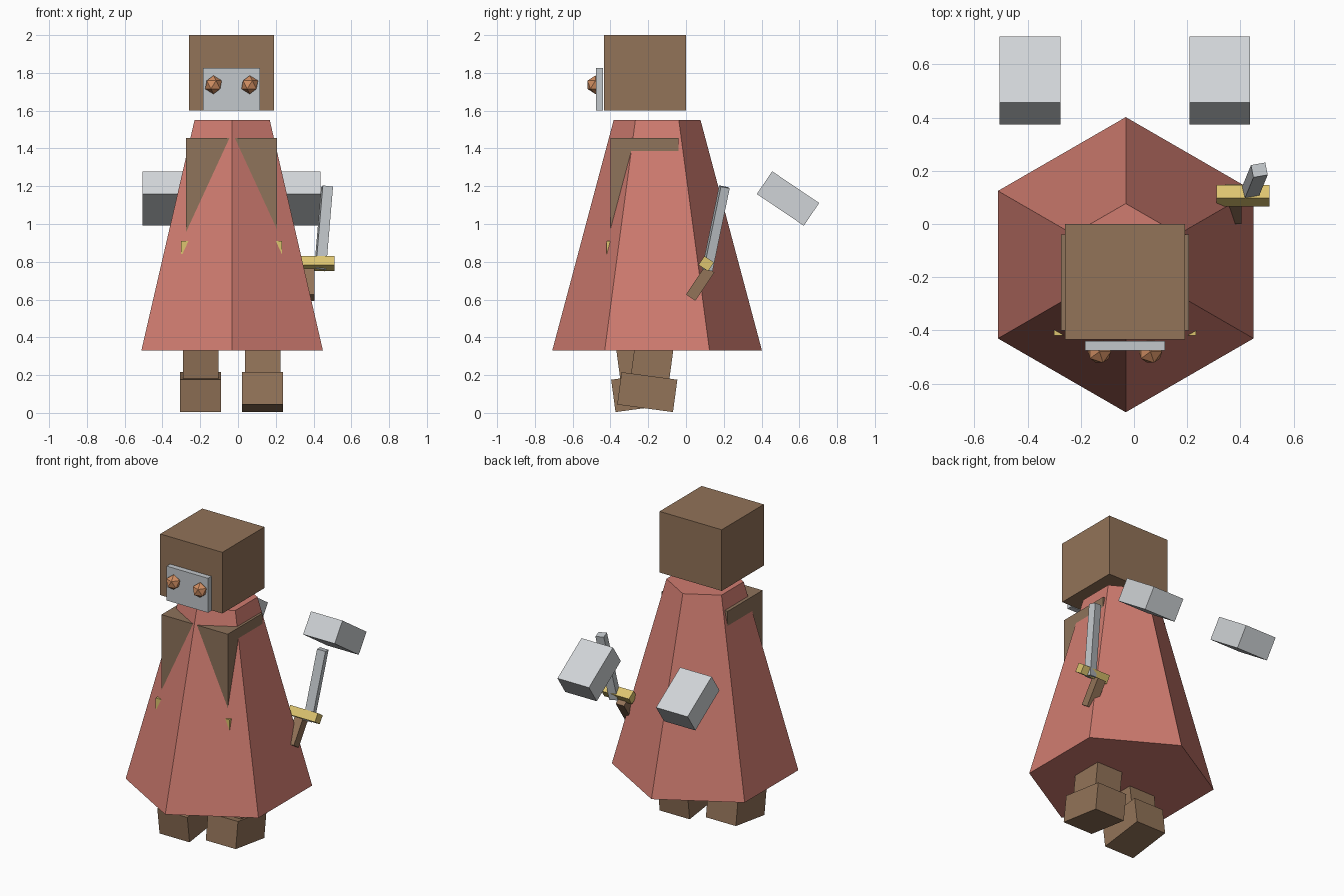
import bpy, bmesh
from math import radians
from mathutils import Matrix

if "Cube" in bpy.data.objects:
    bpy.data.objects.remove(bpy.data.objects["Cube"], do_unlink=True)

MID = -0.034  # the figure's own centre line


def material(name, r, g, b):
    lin = [((c / 255 + 0.055) / 1.055) ** 2.4 for c in (r, g, b)] + [1]
    m = bpy.data.materials.new(name)
    m.use_nodes = True
    m.diffuse_color = lin
    m.node_tree.nodes["Principled BSDF"].inputs["Base Color"].default_value = lin
    return m


red = material("cloak_red", 208, 124, 112)
brown = material("wood_brown", 146, 115, 88)
tunic = material("tunic_brown", 142, 115, 91)
silver = material("pale_silver", 208, 212, 215)
steel = material("steel_grey", 194, 199, 203)
gold = material("gold", 222, 197, 112)
copper = material("copper", 208, 142, 98)


def finish(name, bm, mat, loc, rot=(0, 0, 0)):
    mesh = bpy.data.meshes.new(name)
    bm.to_mesh(mesh)
    bm.free()
    mesh.materials.append(mat)
    ob = bpy.data.objects.new(name, mesh)
    ob.location = loc
    ob.rotation_euler = [radians(a) for a in rot]
    bpy.context.collection.objects.link(ob)
    return ob


def box(name, size, loc, mat, rot=(0, 0, 0)):
    bm = bmesh.new()
    bmesh.ops.create_cube(bm, size=1, matrix=Matrix.Diagonal((*size, 1)))
    return finish(name, bm, mat, loc, rot)


# Six-sided cloak with corners pointing front and back
bm = bmesh.new()
bmesh.ops.create_cone(bm, cap_ends=True, segments=6, radius1=0.555, radius2=0.23,
                      depth=1.22, matrix=Matrix.Rotation(radians(30), 4, "Z"))
if max(v.co.y for v in bm.verts) < 0.5:
    bmesh.ops.rotate(bm, verts=bm.verts, matrix=Matrix.Rotation(radians(30), 3, "Z"))
finish("cloak", bm, red, (-0.031, -0.153, 0.94))

# Head, face plate and torso
box("head", (0.45, 0.435, 0.4), (MID, -0.217, 1.8), brown)
box("face_plate", (0.3, 0.035, 0.225), (MID, -0.458, 1.713), steel)
box("torso", (0.48, 0.36, 0.95), (MID, -0.22, 0.98), tunic)
box("belt", (0.535, 0.4, 0.07), (MID, -0.22, 0.875), gold)

# Paired parts: side is +1 for the left, -1 for the right
for side, label in ((1, "left"), (-1, "right")):
    bm = bmesh.new()
    bmesh.ops.create_icosphere(bm, subdivisions=1, radius=0.049)
    finish(label + "_eye", bm, copper, (MID + side * 0.096, -0.48, 1.737))

    swing = (-7.7 * side, 0, 0)
    box(label + "_leg", (0.188, 0.205, 0.4),
        (MID + side * 0.164, -0.218 + side * 0.043, 0.3), brown, swing)
    box(label + "_foot", (0.217, 0.298, 0.173),
        (MID + side * 0.164, -0.221 + side * 0.016, 0.11), brown, swing)
    box(label + "_hand", (0.228, 0.3, 0.145),
        (MID + side * 0.357, 0.54, 1.135), silver, (-34, 0, 0))

# Sword
box("sword_blade", (0.055, 0.048, 0.45), (0.453, 0.158, 0.977), steel, (-10.6, 6.8, 10))
box("sword_guard", (0.2, 0.06, 0.056), (0.41, 0.107, 0.79), gold, (-34, 0, 0))
box("sword_grip", (0.06, 0.06, 0.18), (0.374, 0.075, 0.685), brown, (-34, 0, 0))
